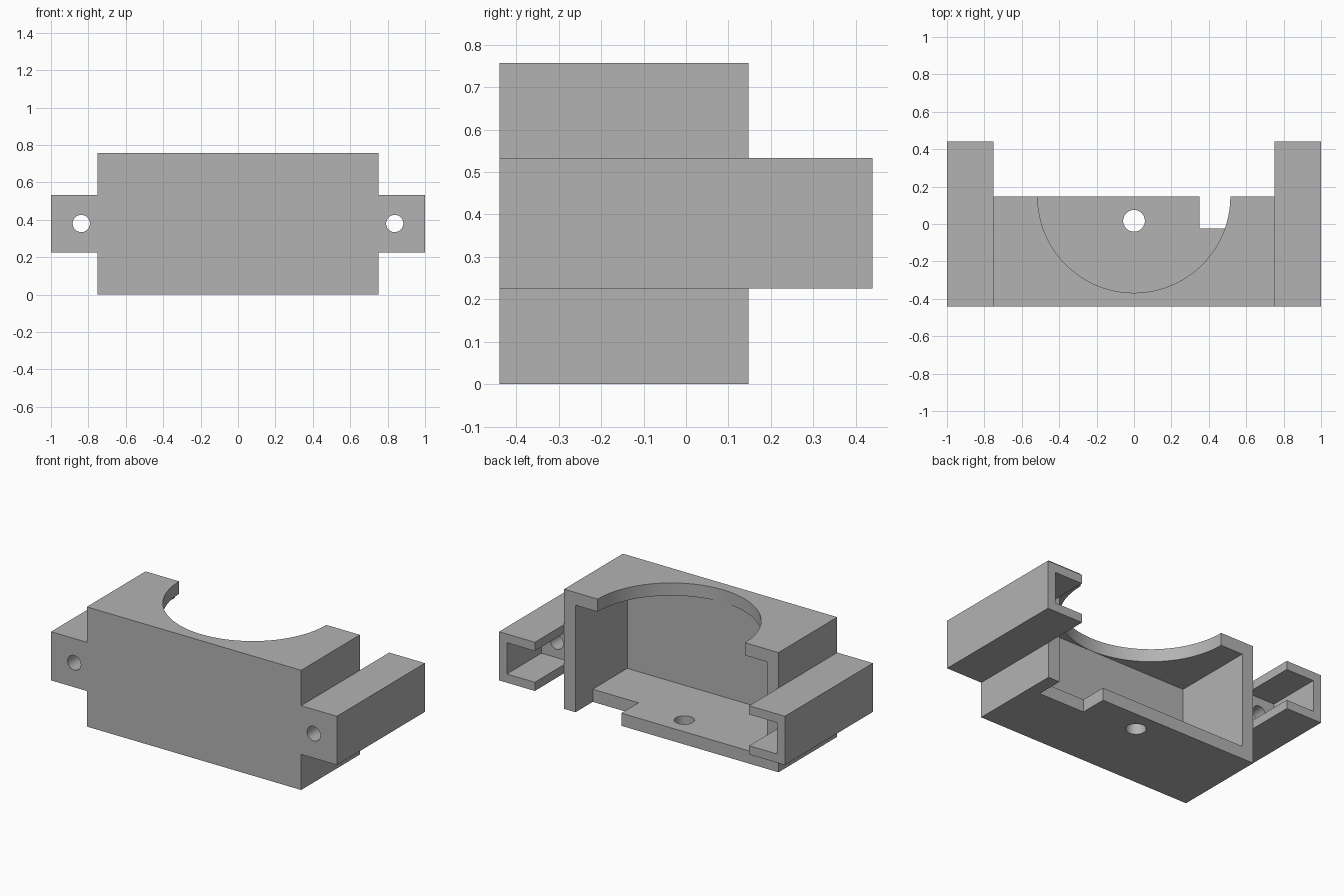
import bpy
import math
from mathutils import Matrix

if "Cube" in bpy.data.objects:
    bpy.data.objects.remove(bpy.data.objects["Cube"], do_unlink=True)

# Main dimensions
BODY_X, EAR_X = 0.75, 1.0
FRONT, BODY_BACK, EAR_BACK = -0.44, 0.147, 0.44
HEIGHT, EAR_LOW, EAR_TOP = 0.757, 0.225, 0.533
WALL, FRONT_WALL, EAR_WALL = 0.08, 0.07, 0.055
OVER = 0.1  # cutter overshoot

grey = bpy.data.materials.new("plain grey")
grey.use_nodes = True
grey.diffuse_color = (0.45, 0.45, 0.45, 1)
grey.node_tree.nodes["Principled BSDF"].inputs["Base Color"].default_value = (0.45, 0.45, 0.45, 1)


def box(name, x, y, z):
    """Box spanning the given (low, high) ranges."""
    bpy.ops.mesh.primitive_cube_add(size=1)
    ob = bpy.context.object
    ob.name = name
    spans = (x, y, z)
    centre = [(a + b) / 2 for a, b in spans]
    size = [b - a for a, b in spans]
    ob.data.transform(Matrix.Translation(centre) @ Matrix.Diagonal((*size, 1)))
    ob.data.materials.append(grey)
    return ob


def rod(name, centre, radius, depth, along_y=False, sides=48):
    """Cylinder along z, or along y."""
    bpy.ops.mesh.primitive_cylinder_add(vertices=sides, radius=radius, depth=depth)
    ob = bpy.context.object
    ob.name = name
    turn = Matrix.Rotation(math.pi / 2 if along_y else 0, 4, "X")
    ob.data.transform(Matrix.Translation(centre) @ turn)
    ob.data.materials.append(grey)
    return ob


def combine(target, tool, operation):
    """Apply a boolean and remove the tool."""
    tool.hide_render = True
    mod = target.modifiers.new(operation.lower(), "BOOLEAN")
    mod.operation, mod.solver, mod.object = operation, "EXACT", tool
    bpy.context.view_layer.objects.active = target
    bpy.ops.object.modifier_apply(modifier=mod.name)
    bpy.data.objects.remove(tool, do_unlink=True)


# Body block with an ear on each side
bracket = box("mounting_bracket", (-BODY_X, BODY_X), (FRONT, BODY_BACK), (0, HEIGHT))
for side in (-1, 1):
    ear_span = sorted((side * BODY_X, side * EAR_X))
    ear = box("ear", ear_span, (FRONT, EAR_BACK), (EAR_LOW, EAR_TOP))
    combine(bracket, ear, "UNION")

# Cavity open at the back
inner = BODY_X - WALL
combine(bracket, box("cavity", (-inner, inner), (FRONT + FRONT_WALL, BODY_BACK + OVER),
                     (WALL, HEIGHT - WALL)), "DIFFERENCE")

# Half-round opening in the top plate
combine(bracket, rod("round_opening", (0, BODY_BACK, HEIGHT), 0.515, 0.3, sides=128), "DIFFERENCE")

# Floor hole and cable notch
combine(bracket, rod("floor_hole", (0, 0.017, 0), 0.058, 0.3), "DIFFERENCE")
combine(bracket, box("cable_notch", (0.35, inner), (-0.025, BODY_BACK + OVER),
                     (-OVER, WALL + 0.05)), "DIFFERENCE")

# Ear pockets, open at the back and toward the middle, and screw holes
for side in (-1, 1):
    pocket_span = sorted((side * BODY_X, side * (EAR_X - EAR_WALL)))
    combine(bracket, box("ear_pocket", pocket_span, (0.095, BODY_BACK + 0.01),
                         (EAR_LOW + EAR_WALL, EAR_TOP - EAR_WALL)), "DIFFERENCE")
    open_span = sorted((side * (BODY_X - OVER), side * (EAR_X - EAR_WALL)))
    combine(bracket, box("ear_channel", open_span, (BODY_BACK, EAR_BACK + OVER),
                         (EAR_LOW + EAR_WALL, EAR_TOP - EAR_WALL)), "DIFFERENCE")
    combine(bracket, rod("screw_hole", (side * 0.838, 0, 0.38), 0.046, 1.2, along_y=True), "DIFFERENCE")

# Smooth round walls, crisp edges
bpy.ops.object.select_all(action="DESELECT")
bracket.select_set(True)
bpy.context.view_layer.objects.active = bracket
bpy.ops.object.shade_smooth_by_angle(angle=math.radians(30))
